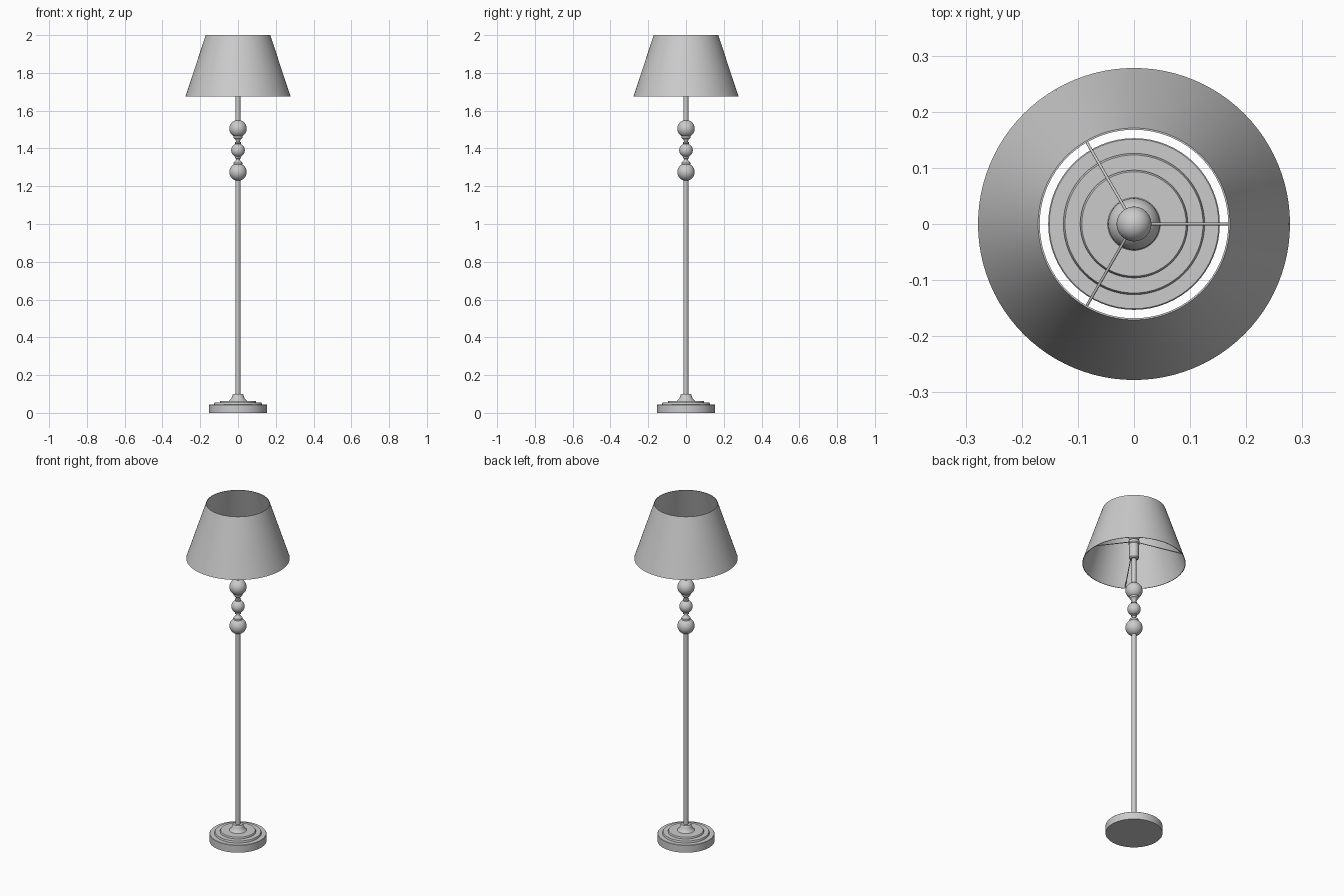
import bpy, bmesh, math
from mathutils import Vector

if "Cube" in bpy.data.objects:
    bpy.data.objects.remove(bpy.data.objects["Cube"])


def finish(name, bm, angle=35):
    bmesh.ops.recalc_face_normals(bm, faces=bm.faces)
    me = bpy.data.meshes.new(name)
    bm.to_mesh(me)
    bm.free()
    ob = bpy.data.objects.new(name, me)
    bpy.context.collection.objects.link(ob)
    bpy.ops.object.select_all(action='DESELECT')
    ob.select_set(True)
    bpy.context.view_layer.objects.active = ob
    bpy.ops.object.shade_smooth_by_angle(angle=math.radians(angle))
    return ob


def lathe(name, profile, closed=False, steps=64):
    """Spin (radius, z) points around the z axis."""
    bm = bmesh.new()
    vs = [bm.verts.new((r, 0, z)) for r, z in profile]
    es = [bm.edges.new(p) for p in zip(vs, vs[1:])]
    if closed:
        es.append(bm.edges.new((vs[-1], vs[0])))
    bmesh.ops.spin(bm, geom=vs + es, axis=(0, 0, 1), cent=(0, 0, 0),
                   angle=2 * math.pi, steps=steps, use_duplicate=False)
    bmesh.ops.remove_doubles(bm, verts=bm.verts, dist=1e-5)
    return finish(name, bm)


def ball(name, z, r):
    bm = bmesh.new()
    bmesh.ops.create_uvsphere(bm, u_segments=48, v_segments=24, radius=r)
    bmesh.ops.translate(bm, verts=bm.verts, vec=(0, 0, z))
    return finish(name, bm)


def rod(name, a, b, r):
    a, b = Vector(a), Vector(b)
    bm = bmesh.new()
    bmesh.ops.create_cone(bm, cap_ends=True, segments=12, radius1=r, radius2=r,
                          depth=(b - a).length)
    bm.transform((b - a).to_track_quat('Z', 'Y').to_matrix().to_4x4())
    bmesh.ops.translate(bm, verts=bm.verts, vec=(a + b) / 2)
    return finish(name, bm)


# Stepped foot with a bell-shaped centre
lathe("base", [(0, 0), (.153, 0), (.153, .043), (.151, .045), (.126, .045),
               (.126, .048), (.123, .055), (.096, .055), (.096, .059),
               (.093, .064), (.047, .064), (.043, .068), (.036, .076),
               (.031, .086), (.028, .098), (.026, .101), (0, .101)])

# Pole
lathe("pole", [(0, .09), (.0125, .09), (.0125, 1.26), (0, 1.26)])
lathe("upper_pole", [(0, 1.52), (.0125, 1.52), (.0125, 1.71), (0, 1.71)])

# Three turned balls
ball("lower_ball", 1.275, .046)
ball("middle_ball", 1.39, .036)
ball("upper_ball", 1.505, .046)

# Turned necks between the balls, mirrored about the middle ball
neck = [(0, -.08), (.024, -.08), (.024, -.066), (.021, -.063), (.015, -.058),
        (.011, -.051), (.011, -.045), (.017, -.042), (.017, -.036),
        (.012, -.033), (.012, -.025), (0, -.025)]
for name, s in (("lower_neck", 1), ("upper_neck", -1)):
    lathe(name, [(r, 1.39 + s * z) for r, z in neck])

# Lamp socket and bulb
lathe("socket", [(0, 1.70), (.020, 1.70), (.026, 1.706), (.026, 1.79),
                 (.030, 1.795), (.030, 1.81), (.024, 1.815), (0, 1.815)])
ball("bulb", 1.84, .031)

# Three wires from the socket down to the lower shade rim
for i in range(3):
    a = math.radians(120 * i)
    c, s = math.cos(a), math.sin(a)
    rod(f"shade_wire_{i + 1}", (.02 * c, .02 * s, 1.80),
        (.275 * c, .275 * s, 1.68), .0025)

# Thin conical shade, open at both ends
lathe("shade", [(.278, 1.675), (.171, 2.0), (.168, 2.0), (.275, 1.675)],
      closed=True, steps=96)
